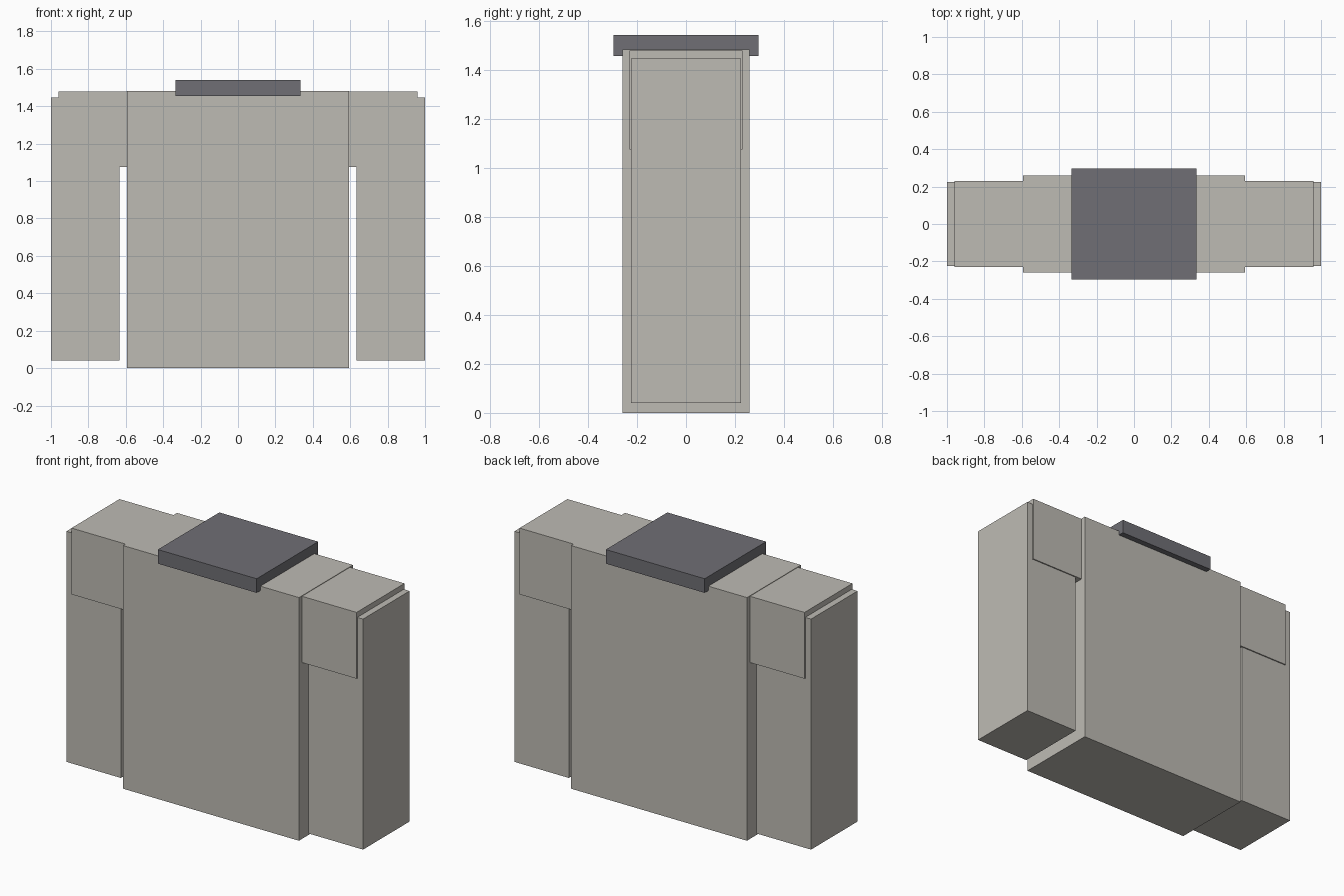
import bpy

if "Cube" in bpy.data.objects:
    bpy.data.objects.remove(bpy.data.objects["Cube"])


def material(name, rgb):
    m = bpy.data.materials.new(name)
    m.diffuse_color = (*rgb, 1.0)
    m.use_nodes = True
    m.node_tree.nodes["Principled BSDF"].inputs["Base Color"].default_value = m.diffuse_color
    return m


def box(name, lo, hi, mat):
    """Flat-faced box between two opposite corners."""
    bpy.ops.mesh.primitive_cube_add(size=1)
    ob = bpy.context.object
    ob.name = name
    ob.location = [(a + b) / 2 for a, b in zip(lo, hi)]
    ob.scale = [b - a for a, b in zip(lo, hi)]
    bpy.ops.object.transform_apply(location=True, rotation=False, scale=True)
    ob.data.materials.append(mat)
    return ob


cloth = material("warm_grey", (0.515, 0.497, 0.456))
dark = material("dark_grey", (0.162, 0.159, 0.178))

# Main torso slab
box("torso", (-0.593, -0.26, 0.0), (0.593, 0.26, 1.482), cloth)

# Collar plate overlapping the top of the torso
box("collar", (-0.333, -0.296, 1.455), (0.333, 0.296, 1.541), dark)

# Arms and the shoulder blocks joining them to the torso
for side, s in (("right", 1), ("left", -1)):
    for part, x0, x1, y, z0, z1 in (
        ("arm", 0.633, 1.0, 0.224, 0.041, 1.446),
        ("shoulder", 0.593, 0.961, 0.231, 1.075, 1.479),
    ):
        xa, xb = sorted((s * x0, s * x1))
        box(f"{side}_{part}", (xa, -y, z0), (xb, y, z1), cloth)
